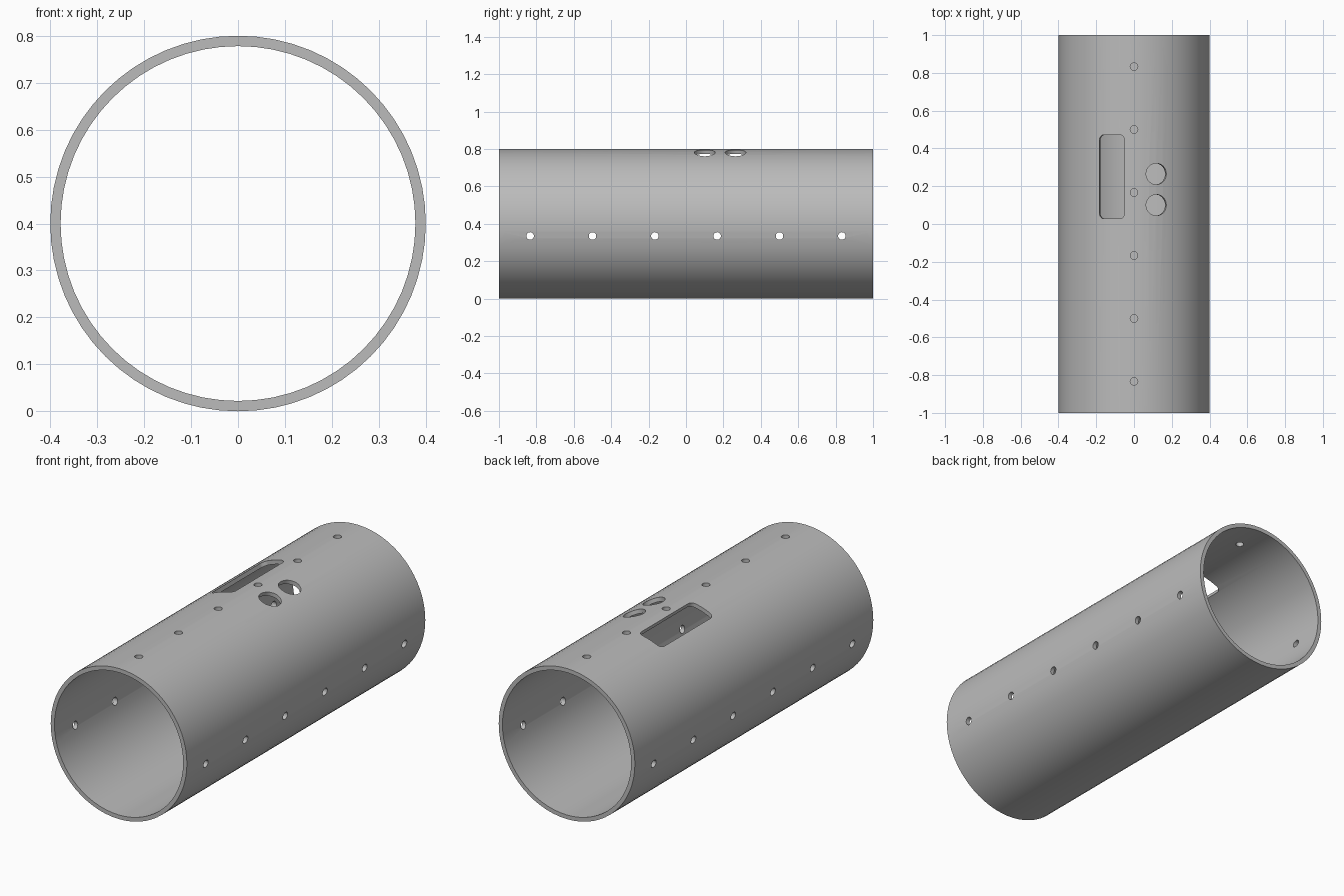
import bpy, bmesh, math
from mathutils import Matrix, Vector

cube = bpy.data.objects.get("Cube")
if cube:
    bpy.data.objects.remove(cube)

RADIUS, WALL, LENGTH = 0.4, 0.022, 2.0
TILT = math.radians(17.3)
AXIS = Matrix.Translation((0, 0, RADIUS))
STATIONS = [-1 + (i + 0.5) / 3 for i in range(6)]

grey = bpy.data.materials.new("plain grey")
grey.use_nodes = True
grey.diffuse_color = (0.5, 0.5, 0.5, 1)
grey.node_tree.nodes["Principled BSDF"].inputs["Base Color"].default_value = (0.5, 0.5, 0.5, 1)


def make_object(name, bm):
    bmesh.ops.recalc_face_normals(bm, faces=bm.faces)
    mesh = bpy.data.meshes.new(name)
    bm.to_mesh(mesh)
    bm.free()
    mesh.materials.append(grey)
    obj = bpy.data.objects.new(name, mesh)
    bpy.context.collection.objects.link(obj)
    return obj


def add_cylinder(bm, radius, depth, segments, matrix):
    bmesh.ops.create_cone(bm, cap_ends=True, segments=segments, radius1=radius,
                          radius2=radius, depth=depth, matrix=matrix)


def radial(tilt, y):
    """Place a cutter across the wall, tilted about the tube axis."""
    return AXIS @ Matrix.Rotation(tilt, 4, 'Y') @ Matrix.Translation((0, y, RADIUS))


# Tube wall: a square profile spun around the long axis
bm = bmesh.new()
profile = [(RADIUS, -1), (RADIUS, 1), (RADIUS - WALL, 1), (RADIUS - WALL, -1)]
verts = [bm.verts.new((0, y * LENGTH / 2, r)) for r, y in profile]
edges = [bm.edges.new((verts[i], verts[(i + 1) % 4])) for i in range(4)]
bmesh.ops.spin(bm, geom=verts + edges, cent=(0, 0, 0), axis=(0, 1, 0),
               angle=math.tau, steps=64, use_merge=True)
bmesh.ops.remove_doubles(bm, verts=bm.verts, dist=1e-5)
bm.transform(AXIS)
tube = make_object("tube", bm)

# Cutters for the small screw holes (top row and through both sides) and two buttons
bm = bmesh.new()
for y in STATIONS:
    add_cylinder(bm, 0.02, 0.2, 24, radial(0, y))
    add_cylinder(bm, 0.02, 1.0, 24,
                 Matrix.Translation((0, y, 0.335)) @ Matrix.Rotation(math.pi / 2, 4, 'Y'))
for y in (0.1, 0.265):
    add_cylinder(bm, 0.056, 0.2, 40, radial(TILT, y))

# Cutter for the rounded window
half_w, half_l, corner = 0.07, 0.222, 0.028
outline = []
for quarter, (sx, sy) in enumerate([(1, 1), (-1, 1), (-1, -1), (1, -1)]):
    for step in range(9):
        a = (quarter + step / 8) * math.pi / 2
        outline.append((sx * (half_w - corner) + corner * math.cos(a),
                        sy * (half_l - corner) + corner * math.sin(a)))
place = radial(-TILT, 0.25)
face = bm.faces.new([bm.verts.new(place @ Vector((x, y, -0.1))) for x, y in outline])
extruded = bmesh.ops.extrude_face_region(bm, geom=[face])["geom"]
bmesh.ops.translate(bm, verts=[v for v in extruded if isinstance(v, bmesh.types.BMVert)],
                    vec=place.to_3x3() @ Vector((0, 0, 0.2)))
cutter = make_object("hole_cutter", bm)
cutter.hide_render = True

# Cut the openings, then discard the cutter
cut = tube.modifiers.new("openings", 'BOOLEAN')
cut.operation = 'DIFFERENCE'
cut.solver = 'EXACT'
cut.use_self = True
cut.object = cutter
bpy.ops.object.select_all(action='DESELECT')
tube.select_set(True)
bpy.context.view_layer.objects.active = tube
bpy.ops.object.modifier_apply(modifier=cut.name)
bpy.data.objects.remove(cutter)
bpy.ops.object.shade_smooth_by_angle(angle=math.radians(30))
